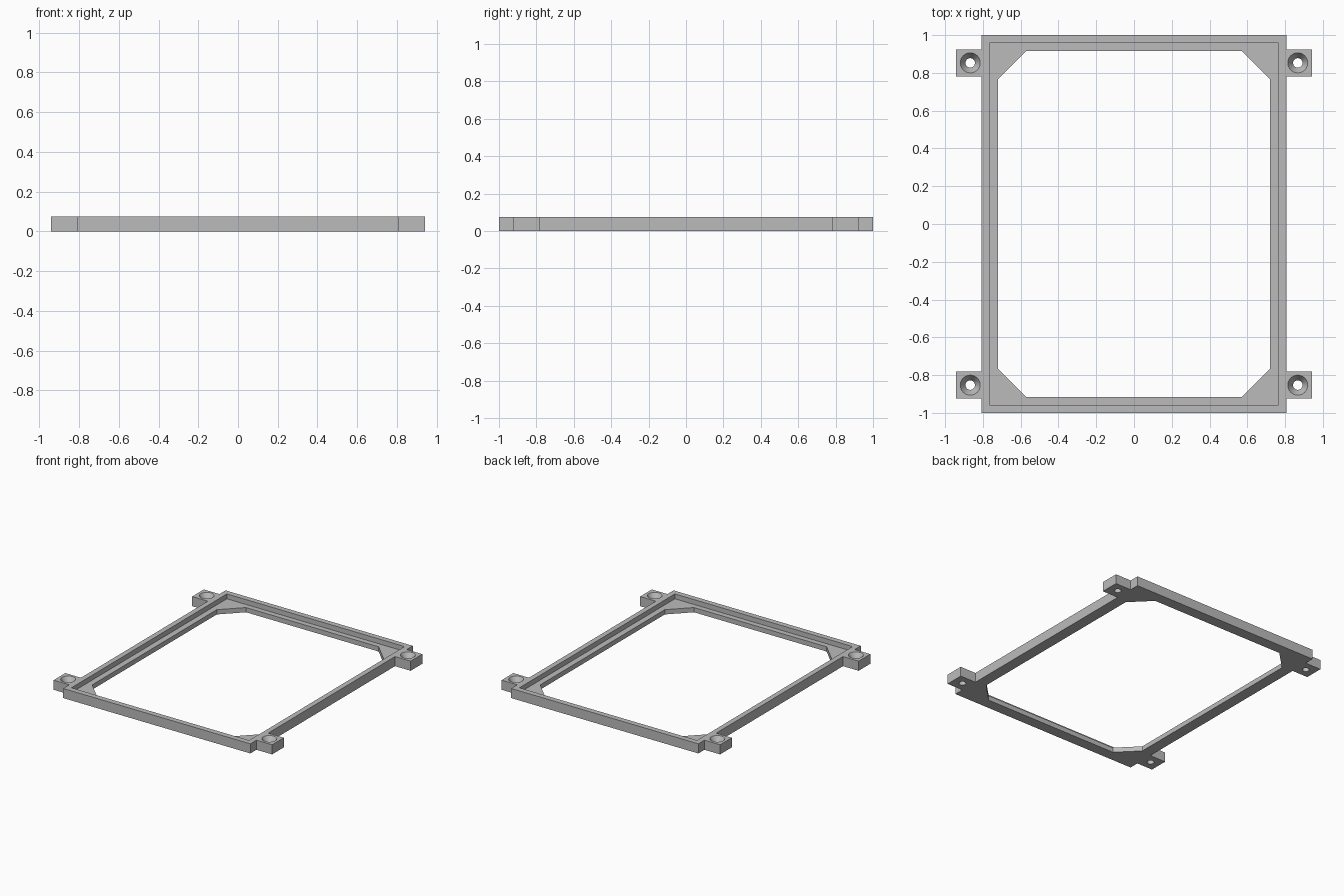
import bpy, bmesh
from math import cos, sin, tau

cube = bpy.data.objects.get("Cube")
if cube:
    bpy.data.objects.remove(cube)

grey = bpy.data.materials.new("plain grey")
grey.use_nodes = True
COLOUR = (0.5, 0.5, 0.5, 1)
grey.diffuse_color = COLOUR
grey.node_tree.nodes["Principled BSDF"].inputs["Base Color"].default_value = COLOUR

HEIGHT = 0.075
LEDGE = 0.037


def loft_closed(name, rings):
    """Skin a closed loop of equal-length rings into one solid."""
    bm = bmesh.new()
    loops = [[bm.verts.new(p) for p in ring] for ring in rings]
    for a, b in zip(loops, loops[1:] + loops[:1]):
        for i in range(len(a)):
            j = (i + 1) % len(a)
            bm.faces.new((a[i], a[j], b[j], b[i]))
    bmesh.ops.remove_doubles(bm, verts=bm.verts, dist=1e-5)
    bmesh.ops.recalc_face_normals(bm, faces=bm.faces)
    mesh = bpy.data.meshes.new(name)
    bm.to_mesh(mesh)
    bm.free()
    mesh.materials.append(grey)
    obj = bpy.data.objects.new(name, mesh)
    bpy.context.collection.objects.link(obj)
    return obj


def cut_rectangle(x, y, cut, z):
    """Rectangle with corners cut off; a zero cut leaves them square."""
    quarter = [(x, y - cut), (x - cut, y)]
    half = quarter + [(-px, py) for px, py in reversed(quarter)]
    return [(px, py, z) for px, py in half + [(-px, -py) for px, py in half]]


# Frame with a raised rim, a sunken ledge and braced inner corners
loft_closed("frame", [
    cut_rectangle(0.807, 1.0, 0, 0),
    cut_rectangle(0.807, 1.0, 0, HEIGHT),
    cut_rectangle(0.766, 0.957, 0, HEIGHT),
    cut_rectangle(0.766, 0.957, 0, LEDGE),
    cut_rectangle(0.72, 0.915, 0.148, LEDGE),
    cut_rectangle(0.72, 0.915, 0.148, 0),
])

# Mounting tabs with countersunk screw holes
SIDES = 32
DIRECTIONS = [(cos(tau * i / SIDES), sin(tau * i / SIDES)) for i in range(SIDES)]


def add_tab(name, sx, sy):
    def block(z):
        scale = [1 / max(abs(c), abs(s)) for c, s in DIRECTIONS]
        return [(sx * (0.8745 + 0.0675 * c * k), sy * (0.853 + 0.072 * s * k), z)
                for (c, s), k in zip(DIRECTIONS, scale)]

    def circle(r, z):
        return [(sx * (0.867 + r * c), sy * (0.853 + r * s), z) for c, s in DIRECTIONS]

    tab = loft_closed(name, [block(0), block(HEIGHT), circle(0.053, HEIGHT),
                             circle(0.025, 0.03), circle(0.025, 0)])
    bpy.ops.object.select_all(action="DESELECT")
    tab.select_set(True)
    bpy.context.view_layer.objects.active = tab
    bpy.ops.object.shade_smooth_by_angle(angle=0.4)


for side, sx in (("left", 1), ("right", -1)):
    for end, sy in (("front", -1), ("back", 1)):
        add_tab(f"{end}_{side}_mounting_tab", sx, sy)
